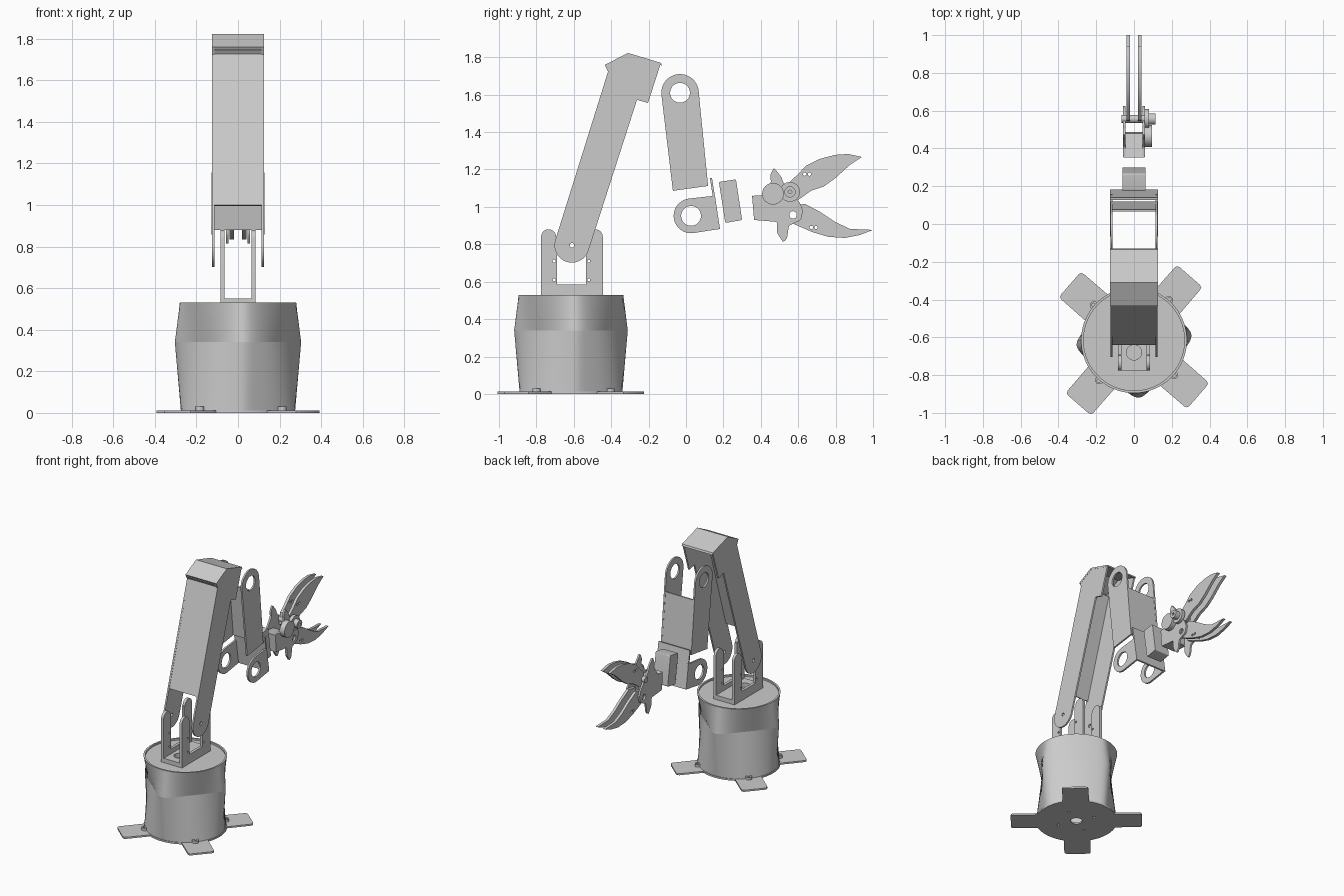
import bpy, bmesh, math
from math import radians, cos, sin
from mathutils import Matrix, Vector

cube = bpy.data.objects.get("Cube")
if cube:
    bpy.data.objects.remove(cube, do_unlink=True)

grey = bpy.data.materials.new("light_grey")
grey.use_nodes = True
grey.diffuse_color = (0.6, 0.6, 0.6, 1)
grey.node_tree.nodes["Principled BSDF"].inputs["Base Color"].default_value = (0.6, 0.6, 0.6, 1)

# Axis frame that turns a flat (y, z) outline into a slab running along x
ALONG_X = Matrix(((0, 0, 1, 0), (1, 0, 0, 0), (0, 1, 0, 0), (0, 0, 0, 1)))
ALONG_Z = Matrix.Identity(4)


def add_object(name, mesh):
    obj = bpy.data.objects.new(name, mesh)
    bpy.context.scene.collection.objects.link(obj)
    mesh.materials.clear()
    mesh.materials.append(grey)
    return obj


def arc(cx, cy, r, start, end, steps=24):
    angles = [radians(start + (end - start) * i / steps) for i in range(steps + 1)]
    return [(cx + r * cos(a), cy + r * sin(a)) for a in angles]


def circle(cx, cy, r, steps=32):
    return arc(cx, cy, r, 0, 360, steps)[:-1]


def rounded(points, r, steps=5):
    """Round every corner of an outline."""
    out = []
    for i, p in enumerate(points):
        p, a, b = Vector(p), Vector(points[i - 1]), Vector(points[(i + 1) % len(points)])
        p0 = p + (a - p).normalized() * min(r, (a - p).length * 0.45)
        p1 = p + (b - p).normalized() * min(r, (b - p).length * 0.45)
        for k in range(steps + 1):
            t = k / steps
            out.append(tuple(p0 * (1 - t) ** 2 + p * 2 * t * (1 - t) + p1 * t * t))
    return out


def slab(name, outline, low, high, holes=(), frame=ALONG_X):
    """Flat outline with holes, thickened between low and high."""
    curve = bpy.data.curves.new(name + "_profile", "CURVE")
    curve.dimensions = "2D"
    curve.fill_mode = "BOTH"
    curve.extrude = (high - low) / 2
    for loop in [outline, *holes]:
        spline = curve.splines.new("POLY")
        spline.points.add(len(loop) - 1)
        for point, (u, v) in zip(spline.points, loop):
            point.co = (u, v, 0, 1)
        spline.use_cyclic_u = True
    temp = bpy.data.objects.new(name + "_profile", curve)
    bpy.context.scene.collection.objects.link(temp)
    graph = bpy.context.evaluated_depsgraph_get()
    mesh = bpy.data.meshes.new_from_object(temp.evaluated_get(graph))
    bpy.data.objects.remove(temp, do_unlink=True)
    bm = bmesh.new()
    bm.from_mesh(mesh)
    bm.transform(frame @ Matrix.Translation((0, 0, (low + high) / 2)))
    bmesh.ops.remove_doubles(bm, verts=bm.verts, dist=0.00001)
    bmesh.ops.recalc_face_normals(bm, faces=bm.faces)
    bm.to_mesh(mesh)
    bm.free()
    mesh.name = name
    mesh.shade_smooth()
    mesh.set_sharp_from_angle(angle=radians(30))
    return add_object(name, mesh)


def pair(name, outline, inner, outer, holes=()):
    """Matching plates on the left and right."""
    slab(name + "_left", outline, inner, outer, holes)
    slab(name + "_right", outline, -outer, -inner, holes)


def sheet(name, path, offset, half):
    """Bent sheet across x, following a path in (y, z)."""
    back = [(y + offset[0], z + offset[1]) for y, z in reversed(path)]
    slab(name, path + back, -half, half)


# Base plate: disc with four feet
CY = -0.615
TURN = 49
outline = []
for k in range(4):
    a = TURN + 90 * k
    turn = Matrix.Rotation(radians(a), 2)
    for x, y in ((0.43, -0.09), (0.445, -0.085), (0.45, -0.07),
                 (0.45, 0.07), (0.445, 0.085), (0.43, 0.09)):
        p = turn @ Vector((x, y))
        outline.append((p.x, p.y + CY))
    outline += arc(0, CY, 0.28, a + 19, a + 71)
plate_holes = [circle(0, CY, 0.04)]
plate_holes += [circle(x, CY + y, 0.01, 12) for x, y in
                ((0.12, 0.06), (-0.12, -0.06), (-0.06, 0.12), (0.06, -0.12))]
slab("base_plate", outline, 0, 0.012, plate_holes, ALONG_Z)

# Fixing lugs on the feet
for k in range(4):
    a = radians(TURN + 90 * k)
    slab("fixing_lug", circle(0.28 * cos(a), CY + 0.28 * sin(a), 0.022, 20),
         0.01, 0.03, [circle(0.285 * cos(a), CY + 0.285 * sin(a), 0.009, 12)], ALONG_Z)

# Base housing: circle to rounded square to circle, with a recessed lid
SEGS = 192


def square_radius(angle):
    c, s = abs(cos(angle - radians(50))), abs(sin(angle - radians(50)))
    return 0.235 / (c ** 8 + s ** 8) ** 0.125


bm = bmesh.new()
rings = []
for z, radius in ((0.012, 0.275), (0.34, None), (0.53, 0.28), (0.53, 0.267), (0.518, 0.267)):
    ring = []
    for i in range(SEGS):
        a = math.tau * i / SEGS
        r = radius or square_radius(a)
        ring.append(bm.verts.new((r * cos(a), CY + r * sin(a), z)))
    rings.append(ring)
for low, high in zip(rings, rings[1:]):
    for i in range(SEGS):
        j = (i + 1) % SEGS
        bm.faces.new((low[i], low[j], high[j], high[i])).smooth = True
bm.faces.new(rings[-1])
for ring in rings:
    for i in range(SEGS):
        bm.edges.get((ring[i - 1], ring[i])).smooth = False
mesh = bpy.data.meshes.new("base_housing")
bm.to_mesh(mesh)
bm.free()
add_object("base_housing", mesh)

# Shoulder bracket: floor and two slotted cheeks
slab("shoulder_floor", [(-0.085, -0.775), (0.085, -0.775), (0.085, -0.445), (-0.085, -0.445)],
     0.518, 0.55, [circle(0, -0.68, 0.04)], ALONG_Z)
cheek = [(-0.775, 0.535), (-0.445, 0.535)]
cheek += arc(-0.485, 0.84, 0.04, 0, 180, 12)
cheek += [(-0.535, 0.84), (-0.535, 0.585), (-0.69, 0.585), (-0.69, 0.84)]
cheek += arc(-0.735, 0.84, 0.04, 0, 180, 12)
pair("shoulder_cheek", cheek, 0.065, 0.085,
     [circle(y, z, 0.008, 12) for y in (-0.705, -0.52) for z in (0.61, 0.71)])

# Upper arm: open channel with a roofed head
side = arc(-0.61, 0.795, 0.093, 163, 343)
side += [(-0.262, 1.572), (-0.203, 1.556), (-0.134, 1.77), (-0.31, 1.823), (-0.433, 1.76), (-0.417, 1.722)]
pair("upper_arm_side", side, 0.113, 0.125, [circle(-0.61, 0.795, 0.012, 16)])
sheet("upper_arm_front", [(-0.64, 1.0), (-0.415, 1.73)], (0.012, -0.004), 0.125)
sheet("upper_arm_cap", [(-0.417, 1.735), (-0.433, 1.76), (-0.31, 1.823), (-0.134, 1.77)],
      (0.005, -0.014), 0.126)

# Forearm: two eyed plates joined by a back web
side = arc(-0.032, 1.61, 0.1, 6, 186) + [(-0.07, 1.086), (0.118, 1.112)]
pair("forearm_side", side, 0.113, 0.125, [circle(-0.032, 1.61, 0.053)])
sheet("forearm_web", [(0.077, 1.5), (0.118, 1.112)], (-0.012, -0.001), 0.12)

# Wrist bracket: back plate and two eyed cheeks
cheek = arc(0.027, 0.952, 0.093, 96, 276) + [(0.18, 0.882), (0.155, 1.06)]
pair("wrist_cheek", cheek, 0.115, 0.128, [circle(0.027, 0.952, 0.053)])
sheet("wrist_plate", [(0.139, 1.155), (0.182, 0.882)], (-0.011, -0.002), 0.128)

# Wrist motor
slab("wrist_motor", rounded([(0.176, 1.133), (0.267, 1.147), (0.3, 0.93), (0.21, 0.914)], 0.008),
     -0.06, 0.06)

# Gripper palm
palm = [(0.353, 1.06), (0.406, 1.06), (0.455, 1.13), (0.45, 1.17), (0.47, 1.21), (0.51, 1.16),
        (0.52, 1.13), (0.61, 1.02), (0.625, 0.98), (0.615, 0.93), (0.55, 0.9), (0.54, 0.83),
        (0.52, 0.81), (0.487, 0.86), (0.487, 0.92), (0.364, 0.93)]
pair("palm_plate", rounded(palm, 0.012, 3), 0.045, 0.058, [circle(0.572, 0.957, 0.02, 20)])
slab("palm_block", [(0.353, 1.06), (0.48, 1.04), (0.487, 0.92), (0.364, 0.93)], -0.055, 0.055)

# Gripper motor and drive wheel
slab("gripper_motor", circle(0.465, 1.07, 0.058), 0.055, 0.095)
slab("drive_wheel", circle(0.556, 1.08, 0.053), 0.055, 0.08)
slab("drive_hub", circle(0.556, 1.08, 0.03, 24), 0.08, 0.115, [circle(0.556, 1.08, 0.01, 12)])
slab("upper_pin", circle(0.556, 1.08, 0.022, 20), -0.065, 0.06)

# Gripper jaws
upper = [(0.556, 1.03), (0.535, 1.05), (0.55, 1.13), (0.594, 1.17), (0.642, 1.22), (0.717, 1.257),
         (0.797, 1.278), (0.866, 1.283), (0.941, 1.267), (0.877, 1.225), (0.8, 1.155),
         (0.738, 1.11), (0.668, 1.086), (0.604, 1.04)]
lower = [(0.545, 0.925), (0.556, 1.005), (0.636, 1.016), (0.717, 0.973), (0.797, 0.92),
         (0.877, 0.882), (1.0, 0.877), (0.93, 0.85), (0.85, 0.834), (0.76, 0.84),
         (0.674, 0.866), (0.6, 0.898)]
pair("upper_jaw", upper, 0.02, 0.04, [circle(y, 1.175, 0.009, 12) for y in (0.635, 0.66)])
pair("lower_jaw", lower, 0.02, 0.04,
     [circle(y, 0.89, 0.009, 12) for y in (0.67, 0.695)] + [circle(0.572, 0.957, 0.02, 20)])
